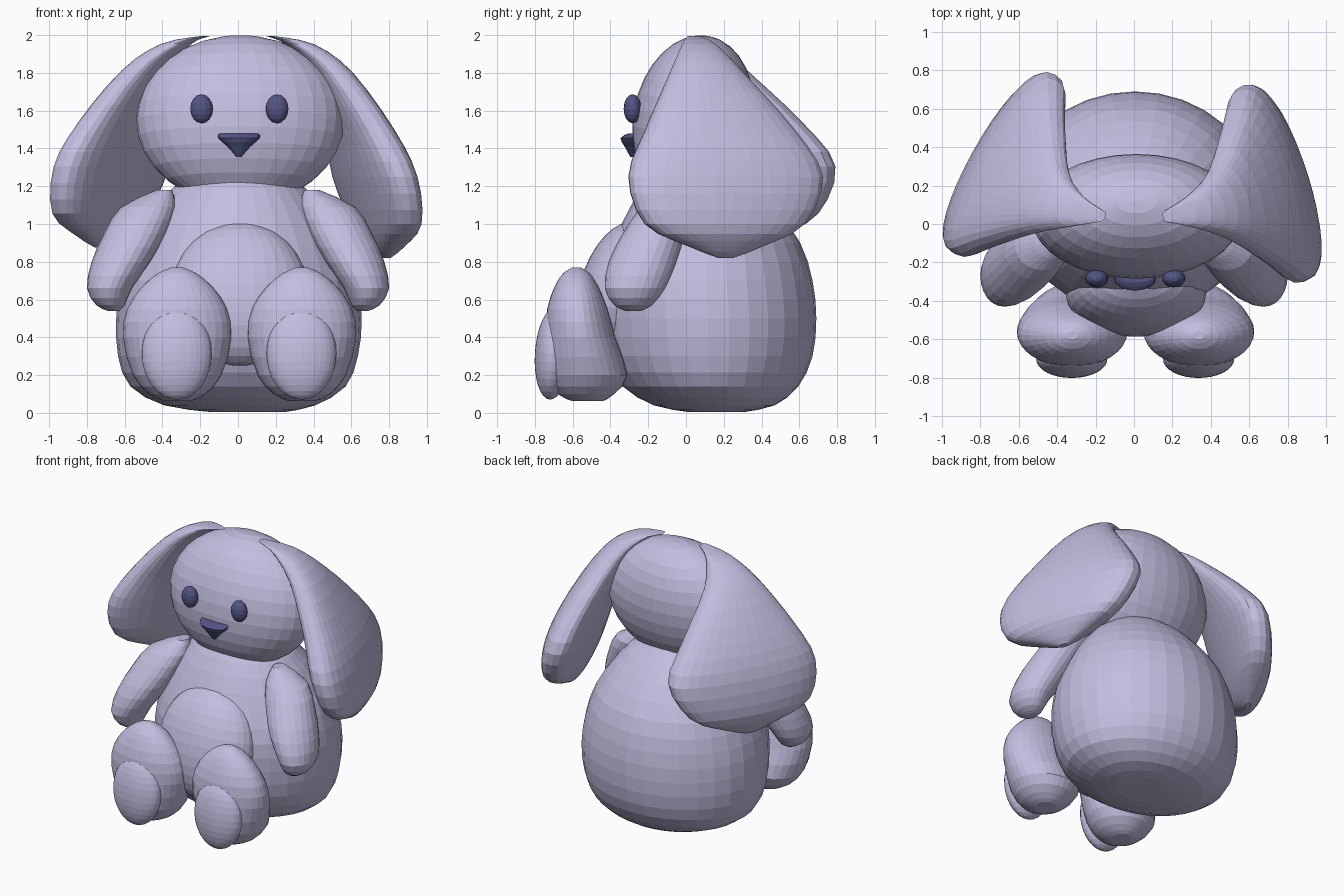
import bpy, bmesh, math
from mathutils import Vector

cube = bpy.data.objects.get("Cube")
if cube:
    bpy.data.objects.remove(cube, do_unlink=True)


def material(name, rgb):
    mat = bpy.data.materials.new(name)
    mat.use_nodes = True
    color = (*rgb, 1.0)
    mat.diffuse_color = color
    mat.node_tree.nodes["Principled BSDF"].inputs["Base Color"].default_value = color
    return mat


lilac = material("soft lilac", (0.55, 0.51, 0.74))
navy = material("dark blue", (0.085, 0.09, 0.23))


def spline(p0, p1, p2, p3, t):
    """Blend smoothly between p1 and p2."""
    return [b + 0.5 * t * (c - a + t * (2 * a - 5 * b + 4 * c - d + t * (3 * (b - c) + d - a)))
            for a, b, c, d in zip(p0, p1, p2, p3)]


def loft(name, rings, mat, segments=24, steps=2, twist=0.0, side=1, shift=0.0, blunt=1.0):
    """Skin horizontal ovals given as (z, x, y, radius x, radius y); blunt < 1 fattens the edges."""
    path = []
    last = len(rings) - 1
    for i in range(last):
        near = [rings[min(max(i + k, 0), last)] for k in (-1, 0, 1, 2)]
        path += [spline(*near, s / steps) for s in range(steps)]
    path.append(rings[-1])
    ca, sa = math.cos(twist), math.sin(twist)
    bm = bmesh.new()
    loops = []
    for z, x, y, rx, ry in path:
        loop = []
        for i in range(segments):
            a = math.tau * i / segments
            u = rx * math.copysign(abs(math.cos(a)) ** blunt, math.cos(a))
            v = ry * math.sin(a)
            loop.append(bm.verts.new((side * (x + u * ca - v * sa) + shift,
                                      y + u * sa + v * ca, z)))
        loops.append(loop)
    for low, high in zip(loops, loops[1:]):
        for i in range(segments):
            j = (i + 1) % segments
            bm.faces.new((low[i], low[j], high[j], high[i]))
    bm.faces.new(loops[0])
    bm.faces.new(loops[-1])
    bmesh.ops.recalc_face_normals(bm, faces=bm.faces)
    mesh = bpy.data.meshes.new(name)
    bm.to_mesh(mesh)
    bm.free()
    mesh.materials.append(mat)
    obj = bpy.data.objects.new(name, mesh)
    bpy.context.collection.objects.link(obj)
    return obj


def ellipsoid(name, center, radii, mat, tilt=0.0, segments=32):
    bpy.ops.mesh.primitive_uv_sphere_add(segments=segments, ring_count=segments // 2,
                                         location=center, rotation=(math.radians(tilt), 0, 0))
    obj = bpy.context.object
    obj.name = name
    obj.scale = Vector(radii)
    obj.data.materials.append(mat)
    return obj


# Torso: broad seat narrowing to the neck
loft("body", [
    (0.005, 0.05, 0.16, 0.2, 0.15),
    (0.04, 0.01, 0.15, 0.4, 0.32),
    (0.14, 0, 0.13, 0.57, 0.465),
    (0.3, 0, 0.12, 0.635, 0.55),
    (0.5, 0.005, 0.115, 0.65, 0.575),
    (0.7, 0.005, 0.105, 0.625, 0.565),
    (0.9, 0.005, 0.11, 0.555, 0.495),
    (1.1, 0.005, 0.085, 0.43, 0.375),
    (1.25, 0.005, 0.06, 0.28, 0.24),
    (1.32, 0, 0.05, 0.1, 0.1),
], lilac, segments=32)

# Rounded tummy patch leaning back
ellipsoid("belly", (0.01, -0.365, 0.63), (0.365, 0.205, 0.39), lilac, tilt=-15)

# Head, tipped slightly back
ellipsoid("head", (0.012, 0.04, 1.55), (0.55, 0.32, 0.453), lilac, tilt=-10)

# Nose: a rounded inverted wedge
loft("nose", [
    (1.355, 0.005, -0.285, 0.012, 0.01),
    (1.41, 0.005, -0.29, 0.06, 0.035),
    (1.455, 0.005, -0.287, 0.11, 0.06),
    (1.48, 0.005, -0.27, 0.105, 0.035),
], navy, segments=16)

EAR = [
    (1.995, 0.17, 0.04, 0.02, 0.03),
    (1.95, 0.33, 0.07, 0.075, 0.09),
    (1.8, 0.49, 0.11, 0.105, 0.2),
    (1.5, 0.64, 0.18, 0.14, 0.41),
    (1.25, 0.725, 0.21, 0.155, 0.535),
    (1.0, 0.785, 0.205, 0.13, 0.44),
    (0.88, 0.785, 0.21, 0.075, 0.2),
    (0.82, 0.785, 0.21, 0.02, 0.04),
]
ARM = [
    (1.18, 0.39, -0.08, 0.04, 0.05),
    (1.09, 0.475, -0.11, 0.145, 0.13),
    (0.95, 0.545, -0.17, 0.165, 0.165),
    (0.8, 0.62, -0.23, 0.155, 0.18),
    (0.66, 0.68, -0.27, 0.12, 0.16),
    (0.57, 0.675, -0.28, 0.075, 0.1),
    (0.54, 0.66, -0.28, 0.03, 0.04),
]
LEG = [
    (0.062, 0.33, -0.52, 0.07, 0.08),
    (0.1, 0.33, -0.53, 0.15, 0.15),
    (0.2, 0.33, -0.525, 0.235, 0.215),
    (0.4, 0.33, -0.56, 0.288, 0.185),
    (0.55, 0.33, -0.575, 0.265, 0.16),
    (0.67, 0.33, -0.58, 0.185, 0.115),
    (0.74, 0.33, -0.58, 0.1, 0.07),
    (0.77, 0.33, -0.58, 0.03, 0.02),
]

# Paired parts; the right ear swings further back and sits slightly higher
for label, side, turn, swing, lift in (("left", 1, 17, 0, 0), ("right", -1, 29, 0.1, 0.055)):
    ear = []
    for z, x, y, rx, ry in EAR:
        drop = min(1, (2 - z) / 0.75)
        ear.append((z + lift * drop, x - lift * drop, y + swing * drop, rx, ry))
    loft(label + "_ear", ear, lilac, segments=32, steps=3, twist=math.radians(turn),
         side=side, blunt=0.75)
    loft(label + "_arm", ARM, lilac, side=side)
    loft(label + "_leg", LEG, lilac, segments=32, side=side, shift=0.008)
    ellipsoid(label + "_sole", (0.33 * side + 0.006, -0.705, 0.315), (0.185, 0.095, 0.245),
              lilac, tilt=-4)
    ellipsoid(label + "_eye", (0.2 * side + 0.007, -0.283, 1.61), (0.06, 0.047, 0.077),
              navy, segments=16)
